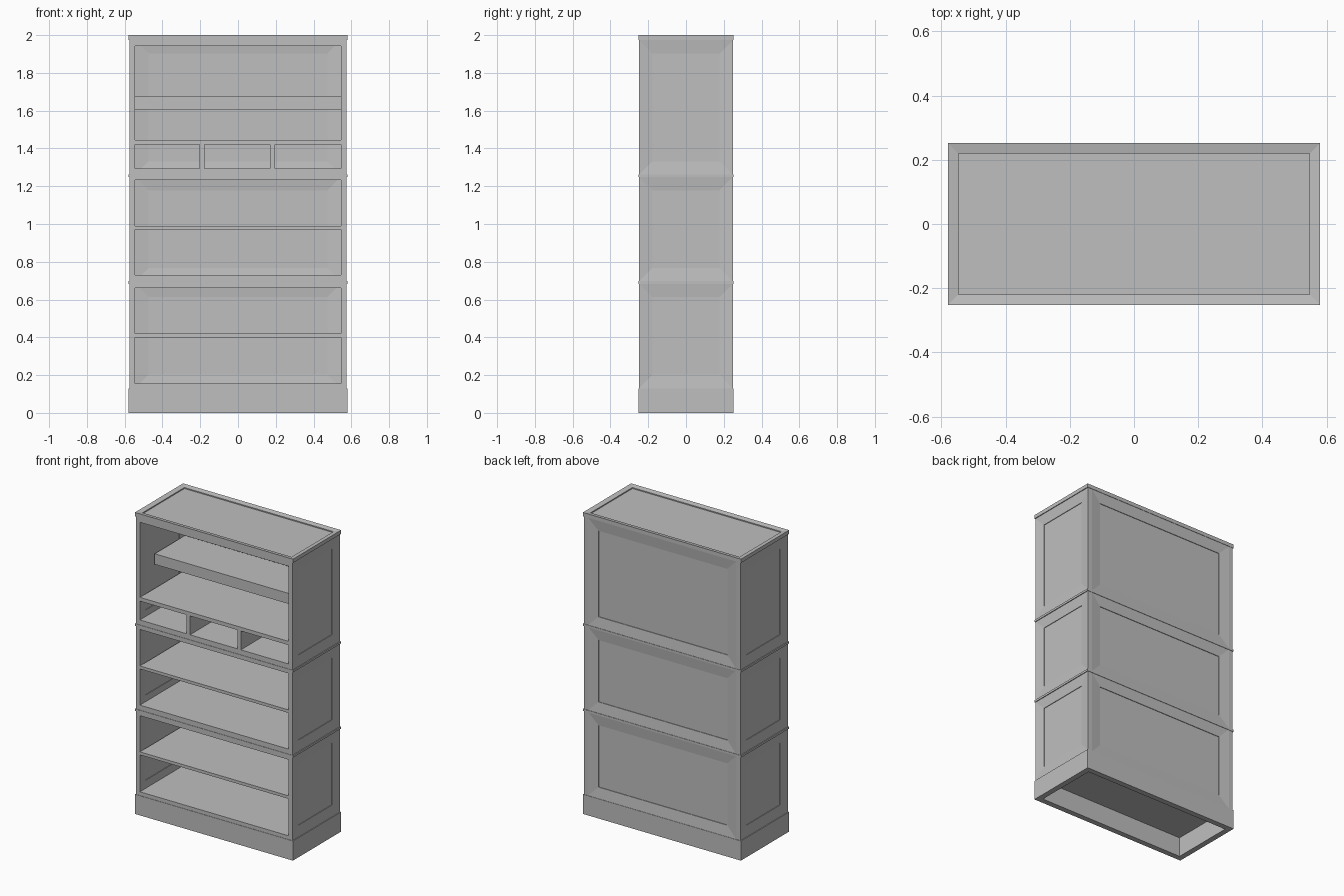
import bpy, bmesh
from mathutils import Vector

cube = bpy.data.objects.get("Cube")
if cube:
    bpy.data.objects.remove(cube, do_unlink=True)

mat = bpy.data.materials.new("plain_grey")
mat.use_nodes = True
grey = (0.52, 0.52, 0.52, 1)
mat.diffuse_color = grey
mat.node_tree.nodes["Principled BSDF"].inputs["Base Color"].default_value = grey

W, D = 0.575, 0.25          # half width and half depth of the carcass
CAP_W, CAP_D = 0.58, 0.2525  # half sizes of plinth, cap and seam mouldings
T = 0.03                    # wall thickness
RAIL = 0.072                # width of the sloped frames
IN = W - T                  # inner half width


def finish(name, bm):
    bmesh.ops.recalc_face_normals(bm, faces=bm.faces)
    mesh = bpy.data.meshes.new(name)
    bm.to_mesh(mesh)
    bm.free()
    mesh.materials.append(mat)
    ob = bpy.data.objects.new(name, mesh)
    bpy.context.collection.objects.link(ob)
    return ob


def box(name, x0, x1, y0, y1, z0, z1):
    bm = bmesh.new()
    bmesh.ops.create_cube(bm, size=1)
    for v in bm.verts:
        v.co = Vector((x0 if v.co.x < 0 else x1,
                       y0 if v.co.y < 0 else y1,
                       z0 if v.co.z < 0 else z1))
    return finish(name, bm)


def ring_solid(name, centre, u, v, half_u, half_v, rings, closed_hole=False):
    """Nested rectangles (inset, height) along the normal of u and v, skinned together."""
    u, v, c = Vector(u), Vector(v), Vector(centre)
    n = u.cross(v)
    bm = bmesh.new()
    loops = []
    for inset, h in rings:
        a, b = half_u - inset, half_v - inset
        loops.append([bm.verts.new(c + u * su * a + v * sv * b + n * h)
                      for su, sv in ((-1, -1), (1, -1), (1, 1), (-1, 1))])
    pairs = list(zip(loops, loops[1:]))
    if closed_hole:
        pairs.append((loops[-1], loops[0]))
    else:
        bm.faces.new(loops[0])
        bm.faces.new(loops[-1])
    for p, q in pairs:
        for i in range(4):
            j = (i + 1) % 4
            bm.faces.new((p[i], p[j], q[j], q[i]))
    return finish(name, bm)


# Wall section: sloped mitred frame on both faces around a thin panel
half_profile = [(RAIL, 0.003), (RAIL, 0.007), (0, T / 2)]
wall_rings = half_profile + [(i, -h) for i, h in reversed(half_profile)]

# Plinth: open ring, floor comes from the lowest board
ring_solid("plinth", (0, 0, 0), (1, 0, 0), (0, 1, 0), CAP_W, CAP_D,
           [(0, 0), (0, 0.13), (0.037, 0.13), (0.037, 0)], closed_hole=True)

# Stacked cases: bottom, top, bottom board thickness, top board thickness
cases = {"lower": (0.13, 0.685, 0.025, 0.025),
         "middle": (0.695, 1.25, 0.035, 0.018),
         "upper": (1.26, 1.975, 0.035, 0.032)}
for label, (z0, z1, floor, roof) in cases.items():
    zc, hz = (z0 + z1) / 2, (z1 - z0) / 2
    for side, s in (("left", 1), ("right", -1)):
        ring_solid(f"{label}_{side}_wall", (s * (W - T / 2), 0, zc),
                   (0, 1, 0), (0, 0, 1), D, hz, wall_rings)
    ring_solid(f"{label}_back_wall", (0, D - T / 2, zc),
               (1, 0, 0), (0, 0, 1), IN, hz, wall_rings)
    box(f"{label}_floor", -IN, IN, -D, D - T, z0, z0 + floor)
    box(f"{label}_roof", -IN, IN, -D, D - T, z1 - roof, z1)

# Thin mouldings between the cases
for label, z in (("lower", 0.69), ("upper", 1.255)):
    box(f"{label}_seam_moulding", -CAP_W, CAP_W, -CAP_D, CAP_D, z - 0.007, z + 0.007)

# Top cap with a sloped border and sunken panel
ring_solid("top_cap", (0, 0, 0), (1, 0, 0), (0, 1, 0), CAP_W, CAP_D,
           [(0, 1.975), (0, 2.0), (0.033, 1.994), (0.033, 1.987)])

# Shelves
for label, z0, z1, front in (("lower", 0.40, 0.42, -D), ("middle", 0.97, 0.99, -D),
                             ("cubby", 1.42, 1.445, -D), ("set_back", 1.605, 1.675, -0.095)):
    box(f"{label}_shelf", -IN, IN, front, D - T, z0, z1)

# Cubby dividers
for side, x in (("left", 0.183), ("right", -0.19)):
    box(f"{side}_divider", x - 0.013, x + 0.013, -D, D - T, 1.295, 1.42)
